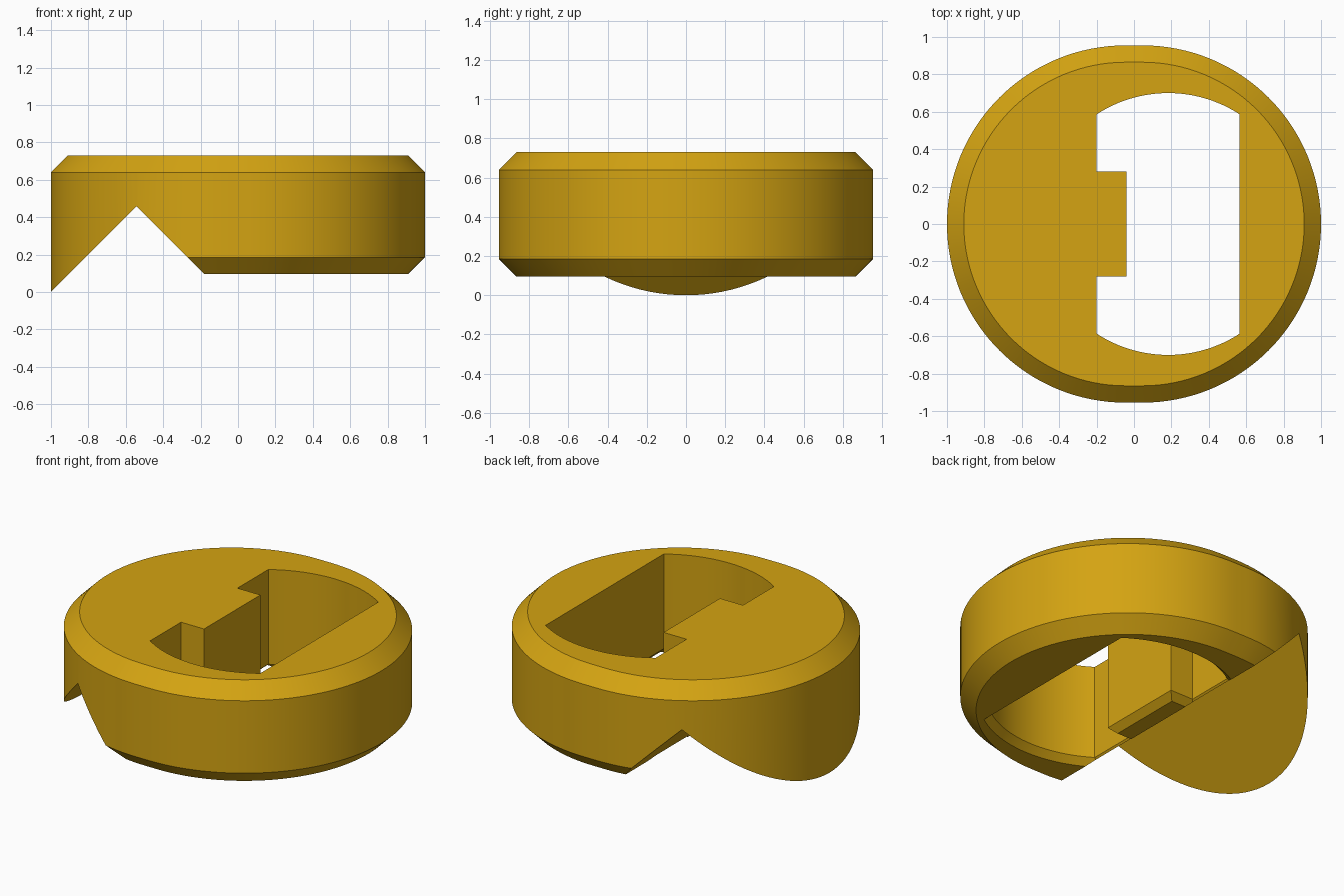
import bpy, bmesh, math
from mathutils import Vector

if "Cube" in bpy.data.objects:
    bpy.data.objects.remove(bpy.data.objects["Cube"])

R, OFF = 0.955, 0.045          # rounded outline: two half circles pulled slightly apart
Z0, Z1, CH = 0.095, 0.73, 0.09  # underside, top, rim chamfer
APEX = -0.5425                  # ridge of the V notch
LIP = 0.04                      # flare at the lower mouth of the slot


def outline(inset, n=64):
    r = R - inset
    pts = []
    for side, start in ((1, -math.pi / 2), (-1, math.pi / 2)):
        for i in range(n + 1):
            a = start + math.pi * i / n
            pts.append((side * OFF + r * math.cos(a), r * math.sin(a)))
    return pts


def slot_profile(o, n=24):
    # slot with arc ends and a rectangular key on its left wall
    cx, r = 0.1825, 0.70 + o
    h = 0.3825 + o
    a0 = math.acos(h / r)
    arc = [a0 + (math.pi - 2 * a0) * i / n for i in range(n + 1)]
    pts = [(cx + r * math.cos(a), r * math.sin(a)) for a in arc]
    left, kx, ky = cx - h, -0.04 - o, 0.28 - o
    pts += [(left, ky), (kx, ky), (kx, -ky), (left, -ky)]
    pts += [(cx + r * math.cos(a), -r * math.sin(a)) for a in reversed(arc)]
    return pts


def loft(layers):
    bm = bmesh.new()
    rings = [[bm.verts.new((x, y, z)) for x, y in pts] for z, pts in layers]
    bm.faces.new(rings[0][::-1])
    bm.faces.new(rings[-1])
    for lo, hi in zip(rings, rings[1:]):
        for i in range(len(lo)):
            j = (i + 1) % len(lo)
            bm.faces.new((lo[i], lo[j], hi[j], hi[i]))
    return bm


def cut(bm, co, no, fill):
    # remove everything on the side the normal points to
    res = bmesh.ops.bisect_plane(bm, geom=bm.verts[:] + bm.edges[:] + bm.faces[:], dist=1e-6,
                                 plane_co=co, plane_no=no, clear_outer=True)
    if fill:
        edges = [e for e in res["geom_cut"] if isinstance(e, bmesh.types.BMEdge)]
        bmesh.ops.contextual_create(bm, geom=edges)


def make_object(name, bm):
    bmesh.ops.recalc_face_normals(bm, faces=bm.faces[:])
    me = bpy.data.meshes.new(name)
    bm.to_mesh(me)
    bm.free()
    ob = bpy.data.objects.new(name, me)
    bpy.context.collection.objects.link(ob)
    return ob


apex = Vector((APEX, 0, APEX + 1.0))
top_layers = [(Z1 - CH, outline(0)), (Z1, outline(CH))]

# right portion: chamfered underside, sloping side of the notch
right = loft([(Z0, outline(CH)), (Z0 + CH, outline(0))] + top_layers)
cut(right, apex, Vector((-1, 0, -1)).normalized(), True)
cut(right, apex, Vector((-1, 0, 0)), False)

# left portion: straight wall running down to a pointed edge
left = loft([(-0.1, outline(0))] + top_layers)
cut(left, apex, Vector((1, 0, -1)).normalized(), True)
cut(left, apex, Vector((1, 0, 0)), False)

# weld both portions into one solid
tmp = bpy.data.meshes.new("left_portion")
left.to_mesh(tmp)
left.free()
right.from_mesh(tmp)
bpy.data.meshes.remove(tmp)
bmesh.ops.remove_doubles(right, verts=right.verts[:], dist=1e-4)
body = make_object("notched_disc", right)

# keyed slot with flared lower mouth
cutter = make_object("slot_cutter", loft([
    (-0.2, slot_profile(LIP)), (Z0, slot_profile(LIP)),
    (Z0 + LIP, slot_profile(0)), (1.0, slot_profile(0))]))
cutter.hide_render = True
cutter.hide_set(True)
mod = body.modifiers.new("keyed_slot", "BOOLEAN")
mod.operation = "DIFFERENCE"
mod.solver = "EXACT"
mod.object = cutter
bpy.context.view_layer.objects.active = body
body.select_set(True)
bpy.ops.object.modifier_apply(modifier=mod.name)
bpy.data.objects.remove(cutter)

# single gold colour
gold = bpy.data.materials.new("gold")
gold.diffuse_color = (0.66, 0.37, 0.006, 1)
gold.use_nodes = True
gold.node_tree.nodes["Principled BSDF"].inputs["Base Color"].default_value = gold.diffuse_color
body.data.materials.clear()
body.data.materials.append(gold)
bpy.ops.object.shade_smooth_by_angle(angle=math.radians(20))
